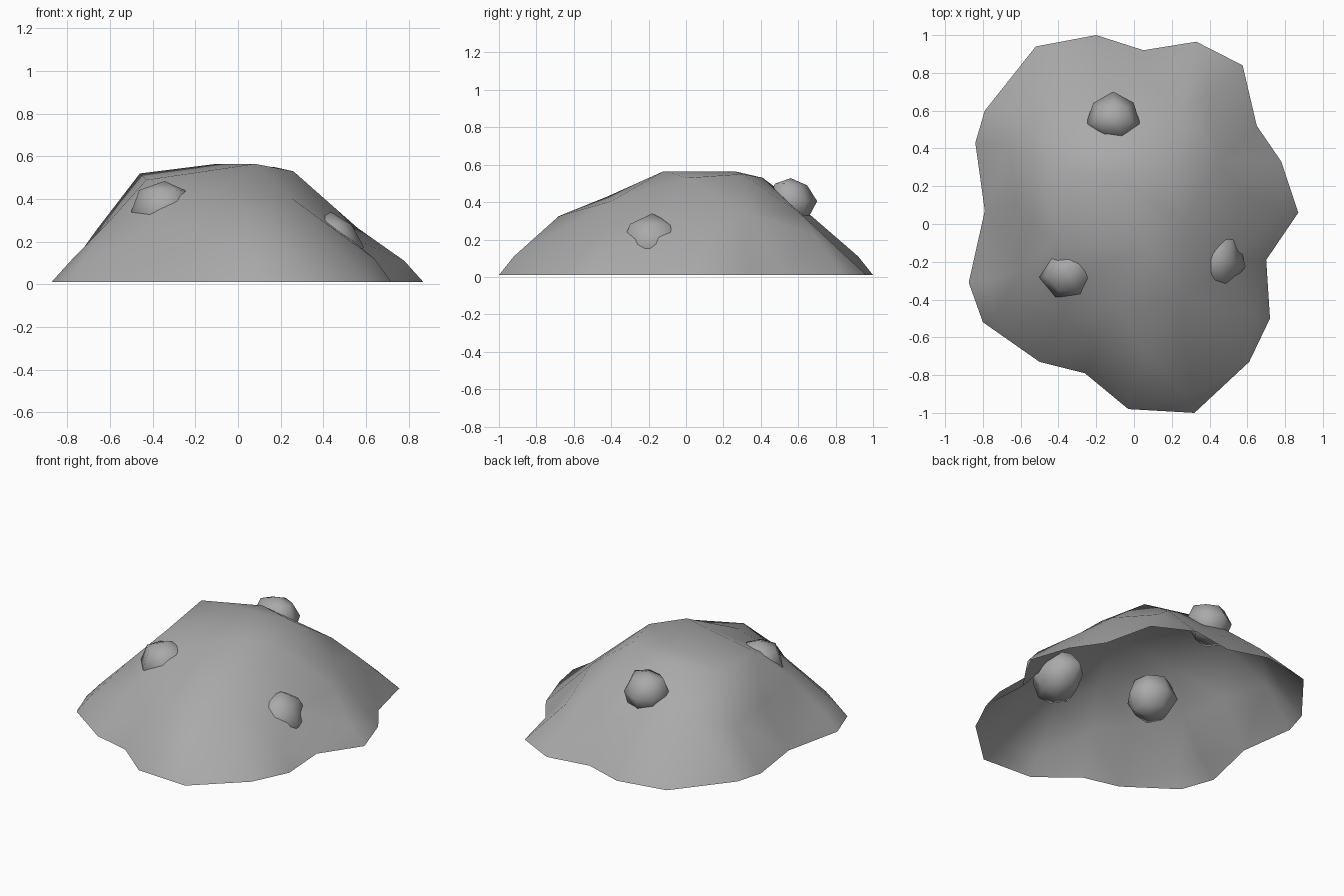
import bpy, bmesh, random
from mathutils import Vector
from mathutils.geometry import delaunay_2d_cdt

cube = bpy.data.objects.get("Cube")
if cube:
    bpy.data.objects.remove(cube, do_unlink=True)

random.seed(4)

# Single stone colour
stone = bpy.data.materials.new("stone_grey")
stone.use_nodes = True
grey = (0.4, 0.4, 0.4, 1)
stone.diffuse_color = grey
stone.node_tree.nodes["Principled BSDF"].inputs["Base Color"].default_value = grey


def finish(name, bm):
    """Turn a bmesh into a smooth shaded object with the stone material."""
    for face in bm.faces:
        face.smooth = True
    mesh = bpy.data.meshes.new(name)
    bm.to_mesh(mesh)
    bm.free()
    mesh.materials.append(stone)
    obj = bpy.data.objects.new(name, mesh)
    bpy.context.collection.objects.link(obj)
    return obj


# Wavy ground outline of the mound, clockwise from the back
outline = [(-.2, 1), (.05, .92), (.33, .965), (.575, .84), (.65, .52),
           (.78, .33), (.87, .06), (.7, -.19), (.72, -.5), (.61, -.73),
           (.32, -1), (-.03, -.98), (-.26, -.79), (-.5, -.73), (-.8, -.52),
           (-.875, -.31), (-.79, .07), (-.84, .43), (-.79, .6), (-.52, .94)]
outline.reverse()

# Crest, shoulders and ridges of the mound
crest = [(-.46, .28, .52), (-.1, .26, .565), (.08, -.12, .565),
         (.26, .01, .53), (.17, .3, .55), (-.11, .41, .53), (-.43, -.1, .49)]
shoulders = [(-.09, -.42, .43), (.25, -.4, .405), (.06, -.68, .325),
             (.25, .61, .34), (-.15, .62, .37), (-.47, .6, .34),
             (.45, .33, .34), (.5, -.19, .235), (-.38, -.49, .28),
             (-.62, .1, .29), (-.66, .42, .26), (-.6, -.25, .3),
             (-.38, -.29, .405), (.56, .18, .265), (.39, .68, .23)]
feet = [(-.2, .92, .11), (.78, .05, .11), (.64, -.47, .12),
        (.3, -.92, .11), (-.02, -.91, .11), (-.2, -.64, .24),
        (-.78, -.3, .115), (-.74, -.48, .1), (.06, .75, .21)]

# Mound: open shell triangulated between the outline and the relief points
relief = crest + shoulders + feet
flat = [Vector(p) for p in outline] + [Vector(p[:2]) for p in relief]
heights = [.01] * len(outline) + [p[2] for p in relief]
border = list(range(len(outline)))
points, _, faces, _, _, _ = delaunay_2d_cdt(flat, [], [border], 1, 1e-5)

bm = bmesh.new()
verts = [bm.verts.new((p.x, p.y, h)) for p, h in zip(points, heights)]
for face in faces:
    bm.faces.new([verts[i] for i in face])
bm.normal_update()
for face in bm.faces:
    if face.normal.z < 0:
        face.normal_flip()
finish("mound", bm)


def rock(name, centre, size):
    """Lumpy, coarse stone sunk halfway through the shell."""
    bm = bmesh.new()
    bmesh.ops.create_uvsphere(bm, u_segments=7, v_segments=4, radius=.5)
    for v in bm.verts:
        v.co *= random.uniform(.9, 1.1)
    bmesh.ops.scale(bm, vec=size, verts=bm.verts)
    bmesh.ops.translate(bm, vec=centre, verts=bm.verts)
    finish(name, bm)


# Stones embedded in the slopes
rock("back_rock", (-.11, .56, .405), (.28, .27, .26))
rock("front_rock", (-.345, -.25, .34), (.32, .3, .27))
rock("side_rock", (.435, -.18, .175), (.29, .38, .31))
